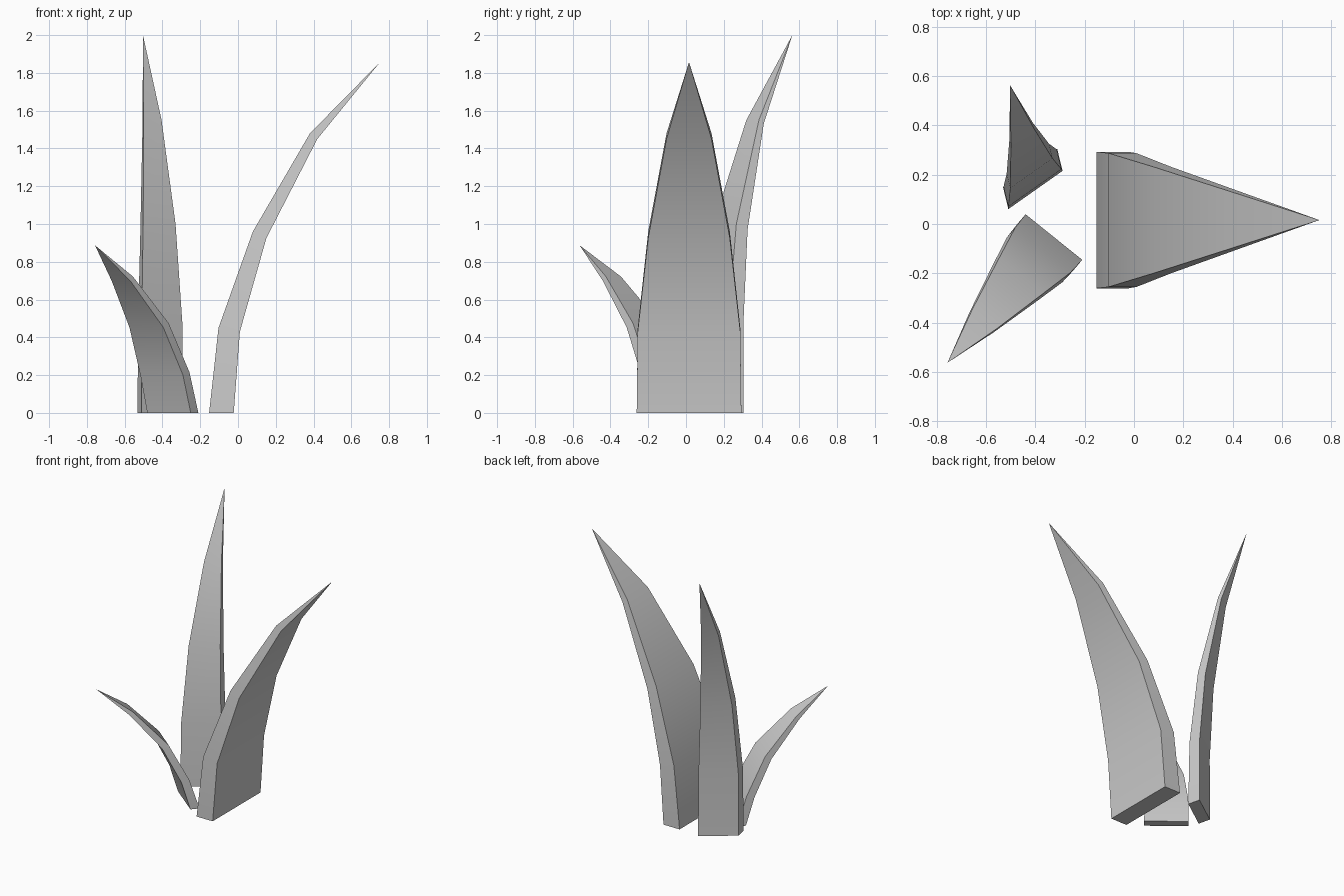
import bpy, bmesh, math
from mathutils import Vector

if "Cube" in bpy.data.objects:
    bpy.data.objects.remove(bpy.data.objects["Cube"])

TAPER = [1.0, 0.98, 0.78, 0.43]   # width at each level, narrowing to the tip


def blade(name, base, half_width, tip, inner, outer):
    """Curved leaf blade: inner/outer are (fraction of lean, height) profiles."""
    bm = bmesh.new()
    base, tip = Vector(base), Vector(tip)
    half_width = Vector((*half_width, 0))
    lean = Vector((tip.x - base.x, tip.y - base.y, 0))
    rings = []
    for t, (si, zi), (so, zo) in zip(TAPER, inner, outer):
        a = base + lean * si + Vector((0, 0, zi))
        b = base + lean * so + Vector((0, 0, zo))
        w = half_width * t
        rings.append([bm.verts.new(p) for p in (a - w, a + w, b + w, b - w)])
    bm.faces.new(rings[0])
    for lo, hi in zip(rings, rings[1:]):
        for i in range(4):
            j = (i + 1) % 4
            bm.faces.new((lo[i], lo[j], hi[j], hi[i]))
    top = bm.verts.new(tip)
    for i in range(4):
        bm.faces.new((rings[-1][i], rings[-1][(i + 1) % 4], top))
    bmesh.ops.recalc_face_normals(bm, faces=bm.faces)
    mesh = bpy.data.meshes.new(name)
    bm.to_mesh(mesh)
    bm.free()
    ob = bpy.data.objects.new(name, mesh)
    bpy.context.collection.objects.link(ob)
    bpy.ops.object.select_all(action='DESELECT')
    ob.select_set(True)
    bpy.context.view_layer.objects.active = ob
    bpy.ops.object.shade_smooth_by_angle(angle=math.radians(30))
    return ob


# Wide blade leaning right
blade("wide_blade", (-0.153, 0.016, 0), (0, 0.277), (0.752, 0.016, 1.857),
      [(0, 0), (0.055, 0.45), (0.256, 0.96), (0.59, 1.48)],
      [(0.144, 0), (0.18, 0.43), (0.335, 0.925), (0.633, 1.45)])

# Tall blade at the back
blade("tall_blade", (-0.40, 0.138, 0), (0.11, 0.0775), (-0.503, 0.563, 2.0),
      [(0, 0), (0.02, 0.47), (0.16, 1.0), (0.505, 1.55)],
      [(0.21, 0), (0.21, 0.46), (0.30, 0.97), (0.565, 1.53)])

# Short blade leaning to the front left
blade("short_blade", (-0.325, -0.053, 0), (0.115, -0.0925), (-0.757, -0.563, 0.887),
      [(0, 0), (0.103, 0.215), (0.305, 0.475), (0.65, 0.722)],
      [(0.093, 0), (0.183, 0.2), (0.37, 0.452), (0.68, 0.698)])
